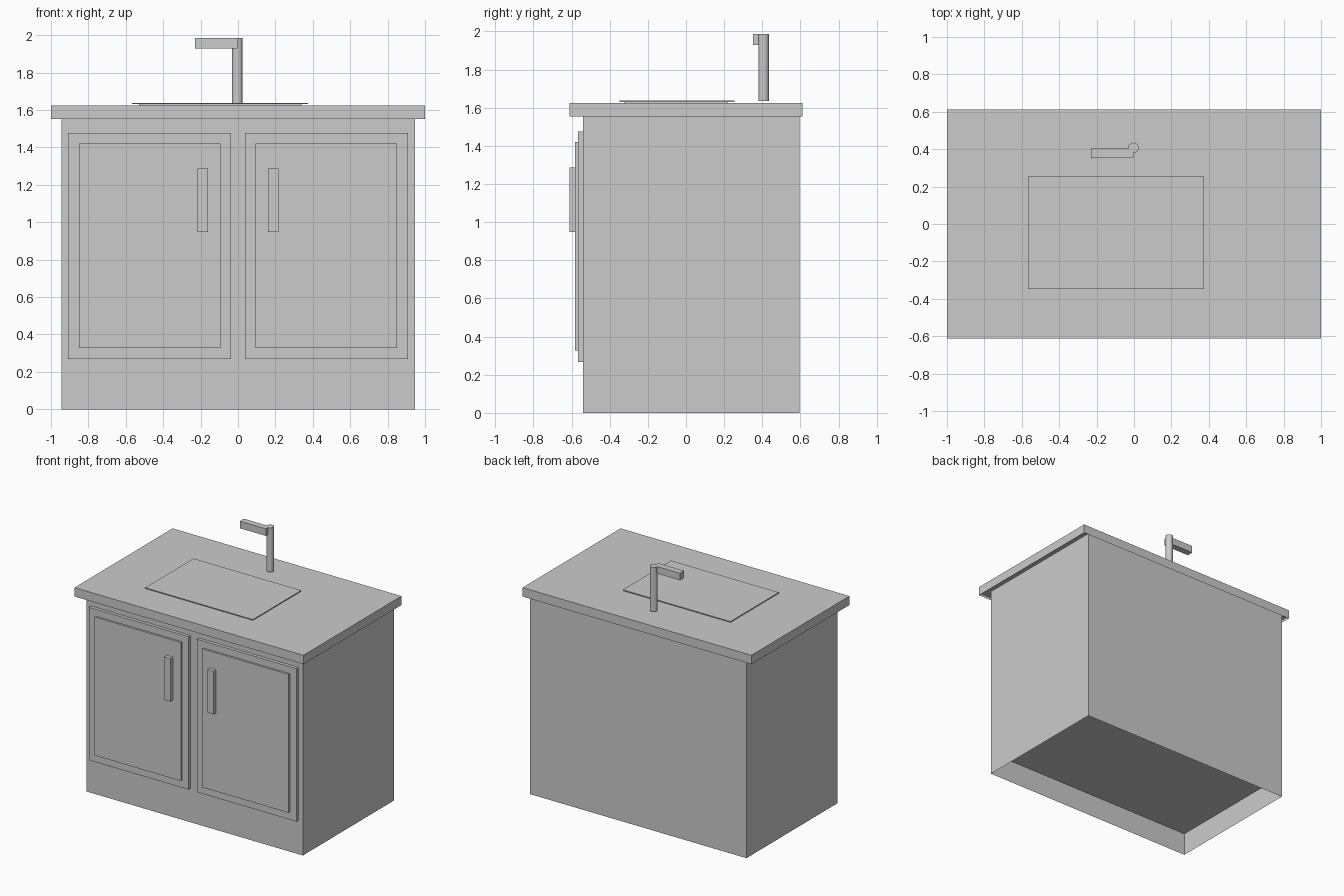
import bpy
import bmesh

if "Cube" in bpy.data.objects:
    bpy.data.objects.remove(bpy.data.objects["Cube"])


def make_object(name, bm):
    mesh = bpy.data.meshes.new(name)
    bm.to_mesh(mesh)
    bm.free()
    obj = bpy.data.objects.new(name, mesh)
    bpy.context.collection.objects.link(obj)
    return obj


def box(name, xs, ys, zs, recess=0.0):
    """Box from axis ranges; recess pushes the underside up, leaving a thin skirt."""
    bm = bmesh.new()
    bmesh.ops.create_cube(bm, size=1.0)
    for v in bm.verts:
        for i, (lo, hi) in enumerate((xs, ys, zs)):
            v.co[i] = lo if v.co[i] < 0 else hi
    if recess:
        bm.normal_update()
        bottom = [f for f in bm.faces if f.normal.z < -0.9]
        bmesh.ops.inset_region(bm, faces=bottom, thickness=0.002)
        bmesh.ops.translate(bm, verts=bottom[0].verts, vec=(0, 0, recess))
    return make_object(name, bm)


# Cabinet body with raised floor, and worktop with slightly hollow underside
box("cabinet_body", (-0.945, 0.945), (-0.54, 0.595), (0, 1.575), recess=0.18)
box("worktop", (-1, 1), (-0.612, 0.612), (1.553, 1.624), recess=0.02)

# Mirrored doors: slab, raised panel, bar handle
for label, s in (("left", -1), ("right", 1)):
    def span(a, b):
        return tuple(sorted((s * a, s * b)))
    box(label + "_door", span(0.038, 0.908), (-0.566, -0.538), (0.268, 1.476))
    box(label + "_door_panel", span(0.093, 0.849), (-0.581, -0.564), (0.327, 1.421))
    box(label + "_handle", span(0.161, 0.216), (-0.612, -0.579), (0.948, 1.287))

# Sink cover plate on a smaller step
box("sink_step", (-0.53, 0.34), (-0.325, 0.22), (1.61, 1.633))
box("sink_plate", (-0.567, 0.374), (-0.348, 0.255), (1.631, 1.638))

# Faucet column and spout
bm = bmesh.new()
bmesh.ops.create_cone(bm, cap_ends=True, segments=16, radius1=0.028,
                      radius2=0.028, depth=0.35)
bmesh.ops.translate(bm, verts=bm.verts, vec=(-0.003, 0.407, 1.811))
make_object("faucet_column", bm)
box("faucet_spout", (-0.23, -0.003), (0.352, 0.403), (1.93, 1.986))
